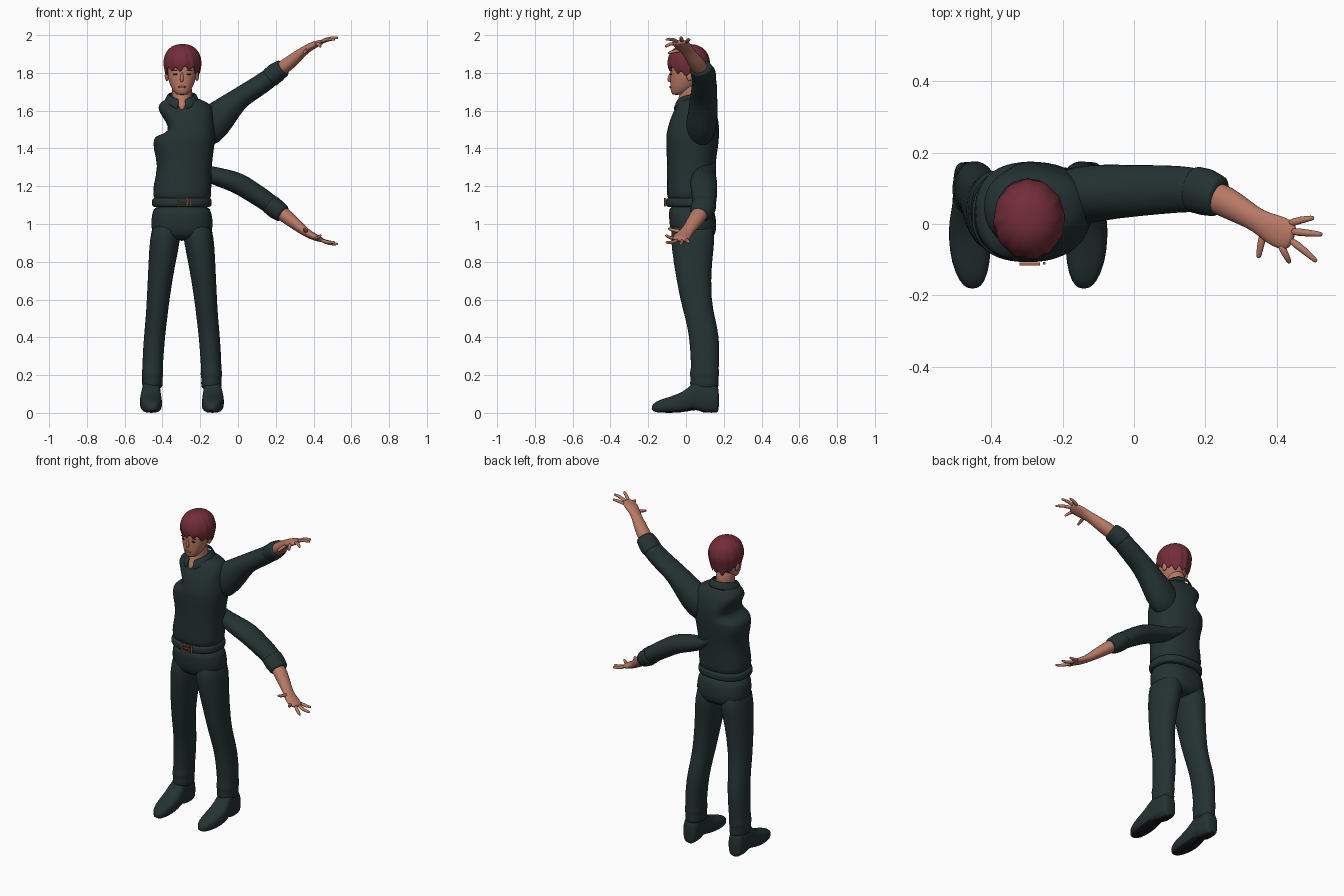
import bpy, bmesh
from math import sin, cos, pi
from mathutils import Vector

if "Cube" in bpy.data.objects:
    bpy.data.objects.remove(bpy.data.objects["Cube"], do_unlink=True)

CX = -0.297      # body centre line
FLIP = 2.88      # the lower arm repeats the upper one upside down


def material(name, rgb):
    m = bpy.data.materials.new(name)
    m.use_nodes = True
    m.diffuse_color = (*rgb, 1)
    m.node_tree.nodes["Principled BSDF"].inputs["Base Color"].default_value = (*rgb, 1)
    return m


CLOTH = material("dark green cloth", (0.018, 0.032, 0.032))
SKIN = material("skin", (0.48, 0.19, 0.13))
HAIR = material("dark red hair", (0.17, 0.026, 0.04))
COPPER = material("copper", (0.42, 0.13, 0.07))
BLACK = material("black", (0.008, 0.008, 0.009))
LIPS = material("lips", (0.33, 0.10, 0.08))


def finish(name, bm, mat, subdiv=1, thick=0):
    bmesh.ops.recalc_face_normals(bm, faces=bm.faces)
    me = bpy.data.meshes.new(name)
    bm.to_mesh(me)
    bm.free()
    me.materials.append(mat)
    me.shade_smooth()
    ob = bpy.data.objects.new(name, me)
    bpy.context.collection.objects.link(ob)
    if thick:
        ob.modifiers.new("thickness", "SOLIDIFY").thickness = thick
    if subdiv:
        mod = ob.modifiers.new("smooth", "SUBSURF")
        mod.levels = mod.render_levels = subdiv
    return ob


def skin_rings(bm, rings, caps=True):
    loops = [[bm.verts.new(p) for p in r] for r in rings]
    n = len(loops[0])
    for a, b in zip(loops, loops[1:]):
        for i in range(n):
            bm.faces.new((a[i], a[(i + 1) % n], b[(i + 1) % n], b[i]))
    if caps:
        bm.faces.new(loops[0])
        bm.faces.new(loops[-1])


def power(v, e):
    return abs(v) ** e * (1 if v >= 0 else -1)


def loft(name, rows, mat, along="z", mid=None, square=2.4, n=24):
    """Rows hold position, then low and high extents on the two cross axes."""
    rings = []
    for t, a0, a1, b0, b1 in rows:
        ac = (a0 + a1) / 2 if mid is None else mid
        bc, ring = (b0 + b1) / 2, []
        for i in range(n):
            c, s = (power(f(2 * pi * i / n), 2 / square) for f in (cos, sin))
            a = ac + c * ((a1 - ac) if c > 0 else (ac - a0))
            b = bc + s * (b1 - b0) / 2
            ring.append((a, b, t) if along == "z" else (a, t, b))
        rings.append(ring)
    bm = bmesh.new()
    skin_rings(bm, rings)
    return finish(name, bm, mat)


def tube(name, pts, mat, n=16, flip=False):
    """Points hold x, y, z, radius across and radius up."""
    pos = [Vector((p[0], p[1], FLIP - p[2] if flip else p[2])) for p in pts]
    rings = []
    for i, p in enumerate(pos):
        d = (pos[min(i + 1, len(pos) - 1)] - pos[max(i - 1, 0)]).normalized()
        side = Vector((0, 1, 0))
        side = (side - d * side.dot(d)).normalized()
        if abs(d.y) > 0.9:
            side = d.cross(Vector((0, 0, 1))).normalized()
        up = d.cross(side)
        rings.append([p + side * pts[i][3] * cos(2 * pi * k / n)
                      + up * pts[i][4] * sin(2 * pi * k / n) for k in range(n)])
    bm = bmesh.new()
    skin_rings(bm, rings)
    return finish(name, bm, mat)


def blob(name, loc, size, mat):
    bm = bmesh.new()
    bmesh.ops.create_uvsphere(bm, u_segments=16, v_segments=10, radius=1)
    for v in bm.verts:
        v.co = Vector(loc) + v.co * Vector(size)
    return finish(name, bm, mat, 0)


def box(name, loc, size, mat):
    bm = bmesh.new()
    bmesh.ops.create_cube(bm, size=1)
    for v in bm.verts:
        v.co = Vector(loc) + v.co * Vector(size)
    ob = finish(name, bm, mat, 0)
    ob.data.shade_flat()


# Shirt body, with the collapsed right shoulder
loft("shirt", [
    (1.12, -.435, -.155, -.09, .14), (1.14, -.45, -.14, -.102, .15),
    (1.20, -.452, -.14, -.102, .15), (1.31, -.42, -.14, -.10, .155),
    (1.40, -.452, -.125, -.106, .17), (1.455, -.447, -.12, -.106, .175),
    (1.468, -.43, -.12, -.105, .176), (1.488, -.36, -.12, -.102, .177),
    (1.54, -.38, -.125, -.09, .175), (1.60, -.425, -.13, -.065, .16),
    (1.635, -.422, -.14, -.047, .145), (1.66, -.385, -.20, -.025, .12),
    (1.68, -.35, -.245, 0, .10)], CLOTH, mid=CX)

# Trousers and belt
loft("trouser_seat", [
    (1.11, -.445, -.15, -.092, .145), (1.05, -.456, -.138, -.092, .155),
    (1.0, -.463, -.13, -.088, .163), (.95, -.455, -.138, -.08, .16),
    (.91, -.40, -.194, -.05, .13)], CLOTH)
loft("belt", [(z, -.45 - g, -.145 + g, -.101 - g, .15 + g) for z, g in
              ((1.088, -.01), (1.092, .006), (1.115, .008), (1.136, .006), (1.14, -.01))], CLOTH)
for x in (-.318, -.268):
    box("buckle_side", (x, -.112, 1.115), (.007, .008, .046), COPPER)
for z in (1.095, 1.135):
    box("buckle_bar", (-.293, -.112, z), (.05, .008, .007), COPPER)
box("buckle_prong", (-.29, -.112, 1.115), (.04, .008, .005), COPPER)
box("belt_keeper", (-.252, -.110, 1.115), (.008, .008, .046), COPPER)

# Legs and shoes, left and right
LEG = [(1.03, .005, .15, -.08, .14), (.92, .005, .171, -.082, .157), (.8, .034, .177, -.067, .135),
       (.6, .066, .186, -.032, .132), (.5, .077, .192, -.003, .155), (.4, .09, .202, .018, .177),
       (.28, .098, .209, .025, .177), (.23, .102, .209, .026, .172), (.205, .097, .215, .017, .178),
       (.185, .104, .209, .026, .170), (.155, .10, .212, .018, .174), (.12, .106, .208, .03, .172)]
SHOE = [(-.182, .143, .169, .015, .035), (-.165, .122, .192, .002, .06), (-.11, .106, .216, 0, .078),
        (-.04, .104, .224, 0, .10), (.01, .108, .222, .008, .13), (.04, .112, .215, .014, .165),
        (.07, .112, .212, .014, .175), (.085, .112, .212, 0, .175), (.14, .112, .21, 0, .17),
        (.165, .118, .203, 0, .15), (.175, .13, .19, .01, .12)]
for side, sgn in (("left", 1), ("right", -1)):
    def mirrored(rows):
        return [(t, *sorted((CX + sgn * a, CX + sgn * b)), c, d) for t, a, b, c, d in rows]
    loft(side + "_trouser_leg", mirrored(LEG), CLOTH, square=2.2)
    shoe = loft(side + "_shoe", mirrored(SHOE), CLOTH, along="y", square=2.7)
    shoe.data.materials.append(BLACK)
    for f in shoe.data.polygons:
        f.material_index = int(f.normal.z < -.7 and f.center.z < .03)

# Arms: sleeve, folded cuff, forearm, hand and fingers
ROOT_UP = [(-.25, .07, 1.47, .07, .10), (-.15, .08, 1.515, .085, .108), (-.08, .09, 1.585, .08, .085)]
ROOT_LOW = [(-.29, .15, 1.53, .012, .012), (-.23, .125, 1.585, .035, .03),
            (-.14, .10, 1.62, .06, .047), (-.08, .093, 1.637, .07, .052)]
SLEEVE = [(0, .093, 1.662, .074, .058), (.06, .096, 1.70, .071, .056), (.13, .098, 1.745, .067, .054),
          (.18, .095, 1.782, .063, .052), (.20, .09, 1.798, .058, .046)]
CUFF = [(.165, .098, 1.77, .05, .04), (.168, .097, 1.773, .069, .058), (.185, .094, 1.787, .066, .053),
        (.20, .09, 1.80, .069, .057), (.222, .082, 1.816, .062, .05), (.238, .077, 1.826, .061, .051),
        (.243, .075, 1.83, .045, .036)]
FOREARM = [(.20, .088, 1.80, .045, .04), (.26, .062, 1.843, .046, .038), (.31, .032, 1.884, .038, .032),
           (.35, .008, 1.917, .033, .024), (.385, -.013, 1.94, .044, .021),
           (.425, -.03, 1.957, .047, .017), (.45, -.04, 1.966, .034, .011)]
FINGERS = {"little": ((.43, .0, 1.96), (.47, .012, 1.975), (.502, .017, 1.977)),
           "ring": ((.435, -.02, 1.964), (.485, -.025, 1.985), (.525, -.029, 1.986)),
           "middle": ((.435, -.042, 1.963), (.475, -.072, 1.98), (.51, -.103, 1.977)),
           "index": ((.41, -.055, 1.953), (.425, -.085, 1.955), (.436, -.106, 1.94)),
           "thumb": ((.365, -.02, 1.92), (.355, -.06, 1.915), (.35, -.092, 1.905))}
for arm, root, flip in (("raised", ROOT_UP, False), ("lowered", ROOT_LOW, True)):
    tube(arm + "_sleeve", root + SLEEVE, CLOTH, flip=flip)
    tube(arm + "_cuff", CUFF, CLOTH, flip=flip)
    tube(arm + "_forearm_and_palm", FOREARM, SKIN, flip=flip)
    for finger, (a, b, c) in FINGERS.items():
        tip = tuple(Vector(c) + (Vector(c) - Vector(b)).normalized() * .004)
        tube(f"{arm}_{finger}_finger", [(*a, .013, .012), (*b, .011, .010), (*c, .008, .008),
                                        (*tip, .004, .004)], SKIN, n=8, flip=flip)

# Neck and head
def centred(rows):
    return [(z, CX - w, CX + w, f, b) for z, w, f, b in rows]


loft("neck", centred([(1.595, .012, -.076, .03), (1.63, .036, -.058, .07), (1.66, .054, -.04, .085),
                      (1.70, .054, -.032, .085), (1.78, .05, -.03, .08)]), SKIN, square=2)
loft("head", centred([(1.683, .025, -.07, -.03), (1.695, .04, -.08, .01), (1.73, .062, -.084, .06),
                      (1.78, .077, -.085, .09), (1.84, .081, -.086, .105), (1.89, .075, -.075, .10),
                      (1.925, .045, -.045, .065)]), SKIN, square=2.3)
tube("nose", [(CX, -.08, 1.805, .006, .005), (CX, -.087, 1.78, .008, .008),
              (CX, -.089, 1.762, .013, .011), (CX, -.083, 1.752, .008, .005)], SKIN, n=10)
blob("mouth", (CX, -.083, 1.725), (.022, .005, .006), LIPS)
for side, sgn in (("left", 1), ("right", -1)):
    blob(side + "_eye", (CX + sgn * .033, -.078, 1.793), (.014, .004, .005), BLACK)
    blob(side + "_eyebrow", (CX + sgn * .035, -.078, 1.812), (.019, .004, .003), HAIR)
    blob(side + "_ear", (CX + sgn * .08, .02, 1.785), (.011, .018, .028), SKIN)

# Shirt collar, open at the front
bm = bmesh.new()
strip = []
for i in range(33):
    u = abs(i / 16 - 1)                      # 0 at the back, 1 at the front opening
    ang = pi / 2 + (i / 16 - 1) * (pi - .22)
    row = []
    for r, z in ((.066, 1.70 - .04 * u * u), (.076, 1.702 - .045 * u * u),
                 (.097, 1.665 - .035 * u - .03 * u ** 6)):
        x, y = CX + r * cos(ang), .035 + r * sin(ang)
        y -= .012 * u ** 3
        row.append(bm.verts.new((x, y, z)))
    strip.append(row)
for a, b in zip(strip, strip[1:]):
    for k in range(2):
        bm.faces.new((a[k], b[k], b[k + 1], a[k + 1]))
finish("collar", bm, CLOTH, 1, .008)

# Hair: a ribbed dome with a jagged lower edge
bm = bmesh.new()
rings, top, count = [], 1.953, 72
for j in range(1, 15):
    s, ring = j / 14, []
    for i in range(count):
        a = 2 * pi * i / count
        low = 1.787 - .036 * sin(a) + .013 * power(sin(a * 12), .8) + .006 * sin(a * 5 + 1)
        h = (top - low) / .11 * s * s
        r = (1 - (1 - h) ** 2.3) ** (1 / 2.3) if h < 1 else 1 - .22 * (h - 1)
        r *= 1 + .022 * s * sin(a * 12 + 3 * (1 - s)) + .012 * s * sin(a * 19 - 5 * s)
        ring.append((CX + .003 + .1 * r * cos(a), .014 + .112 * r * sin(a), top - .11 * h))
    rings.append(ring)
skin_rings(bm, rings, caps=False)
bm.verts.ensure_lookup_table()
bm.faces.new(bm.verts[:count])
finish("hair", bm, HAIR, 1, .006)
